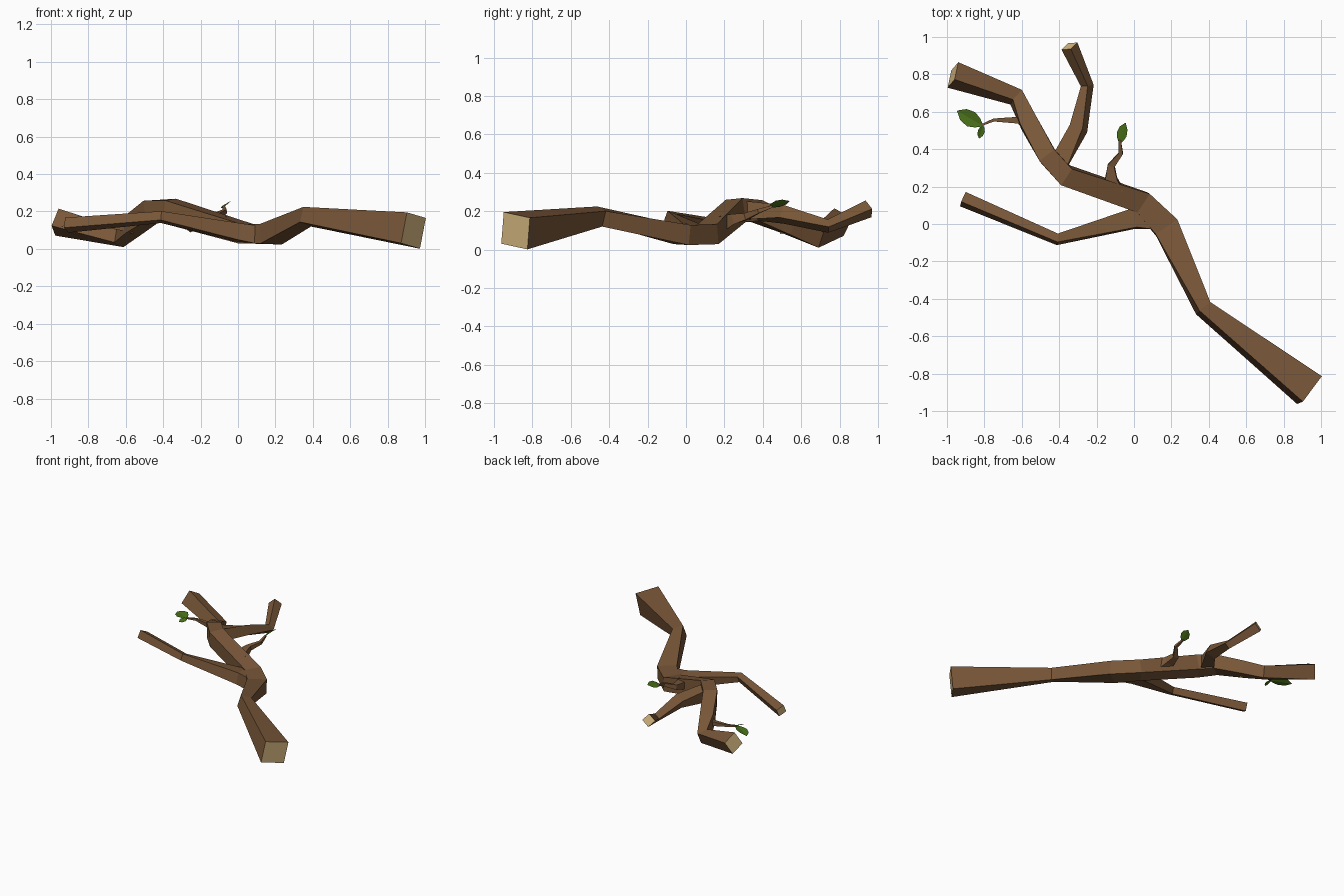
import bpy
from math import cos, sin, radians
from mathutils import Vector


def material(name, rgb):
    m = bpy.data.materials.new(name)
    m.diffuse_color = (*rgb, 1)
    return m


bark = material("bark", (0.19, 0.095, 0.04))
wood = material("cut_wood", (0.68, 0.48, 0.22))
green = material("leaf_green", (0.07, 0.17, 0.01))


def add_mesh(name, verts, faces, mats):
    me = bpy.data.meshes.new(name)
    me.from_pydata(verts, [], faces)
    for m in mats:
        me.materials.append(m)
    ob = bpy.data.objects.new(name, me)
    bpy.context.collection.objects.link(ob)
    return ob


def limb(name, rings):
    """Four-sided limb; each ring is x, y, z, width, height, roll."""
    pts = [Vector(r[:3]) for r in rings]
    n = len(pts)
    verts, faces = [], []
    for i, (*_, w, h, roll) in enumerate(rings):
        t = Vector()
        if i > 0:
            t += (pts[i] - pts[i - 1]).normalized()
        if i < n - 1:
            t += (pts[i + 1] - pts[i]).normalized()
        t.normalize()
        s = t.cross(Vector((0, 0, 1))).normalized()
        u = s.cross(t)
        a = radians(roll)
        s, u = s * cos(a) + u * sin(a), u * cos(a) - s * sin(a)
        for j, k in ((-1, -1), (1, -1), (1, 1), (-1, 1)):
            verts.append(pts[i] + s * j * w / 2 + u * k * h / 2)
    for i in range(n - 1):
        for j in range(4):
            a, b = 4 * i + j, 4 * i + (j + 1) % 4
            faces.append((a, a + 4, b + 4, b))
    faces += [(0, 1, 2, 3), tuple(4 * n - 1 - j for j in range(4))]
    ob = add_mesh(name, verts, faces, [bark, wood])
    for p in ob.data.polygons[-2:]:
        p.material_index = 1


def leaf(name, base, tip, width, tilt):
    """Pointed leaf, slightly folded along the midrib."""
    base, tip = Vector(base), Vector(tip)
    d = tip - base
    s = d.cross(Vector((0, 0, 1))).normalized()
    u = s.cross(d).normalized()
    a = radians(tilt)
    s, u = s * cos(a) + u * sin(a), u * cos(a) - s * sin(a)
    verts, faces = [], []
    for f, w in ((0, 0.08), (0.2, 0.65), (0.45, 1), (0.75, 0.8), (1, 0.05)):
        mid = base + d * f
        for j in (-1, 0, 1):
            verts.append(mid + s * j * w * width / 2 + u * abs(j) * w * width * 0.08)
    for i in range(4):
        for j in range(2):
            a = 3 * i + j
            faces.append((a, a + 1, a + 4, a + 3))
    add_mesh(name, verts, faces, [green])


# Main trunk, from the thick cut end to the far left tip
limb("trunk", [
    (0.938, -0.888, 0.098, 0.172, 0.168, -10),
    (0.370, -0.450, 0.172, 0.078, 0.085, -18),
    (0.175, -0.020, 0.078, 0.140, 0.105, -2),
    (0.045, 0.115, 0.080, 0.120, 0.105, 0),
    (-0.365, 0.260, 0.202, 0.105, 0.125, 5),
    (-0.460, 0.360, 0.203, 0.100, 0.110, 0),
    (-0.562, 0.540, 0.125, 0.095, 0.095, -5),
    (-0.630, 0.678, 0.062, 0.075, 0.085, -20),
    (-0.968, 0.797, 0.143, 0.108, 0.108, -30)])

# Side branches
limb("left_branch", [
    (0.090, 0.035, 0.078, 0.125, 0.095, 0),
    (0.000, 0.030, 0.088, 0.105, 0.090, -5),
    (-0.410, -0.082, 0.170, 0.048, 0.050, -20),
    (-0.915, 0.133, 0.127, 0.063, 0.060, -25)])
limb("back_branch", [
    (-0.410, 0.310, 0.205, 0.100, 0.100, 0),
    (-0.297, 0.510, 0.183, 0.078, 0.072, 25),
    (-0.250, 0.740, 0.122, 0.048, 0.050, 40),
    (-0.345, 0.951, 0.212, 0.066, 0.066, 45)])

# Small twigs
limb("back_twig", [
    (-0.115, 0.180, 0.135, 0.110, 0.080, 0),
    (-0.122, 0.240, 0.158, 0.065, 0.055, 0),
    (-0.122, 0.312, 0.172, 0.038, 0.036, 0),
    (-0.070, 0.378, 0.200, 0.022, 0.022, 0),
    (-0.076, 0.450, 0.225, 0.012, 0.012, 0)])
limb("left_twig", [
    (-0.555, 0.545, 0.115, 0.110, 0.070, 0),
    (-0.620, 0.555, 0.115, 0.036, 0.034, 0),
    (-0.750, 0.556, 0.130, 0.016, 0.016, 0),
    (-0.812, 0.530, 0.133, 0.010, 0.010, 0)])

# Leaves
leaf("back_leaf", (-0.078, 0.430, 0.220), (-0.045, 0.540, 0.252), 0.065, 30)
leaf("left_leaf_large", (-0.808, 0.525, 0.133), (-0.945, 0.605, 0.120), 0.088, 10)
leaf("left_leaf_small", (-0.808, 0.530, 0.133), (-0.828, 0.457, 0.125), 0.040, 20)
